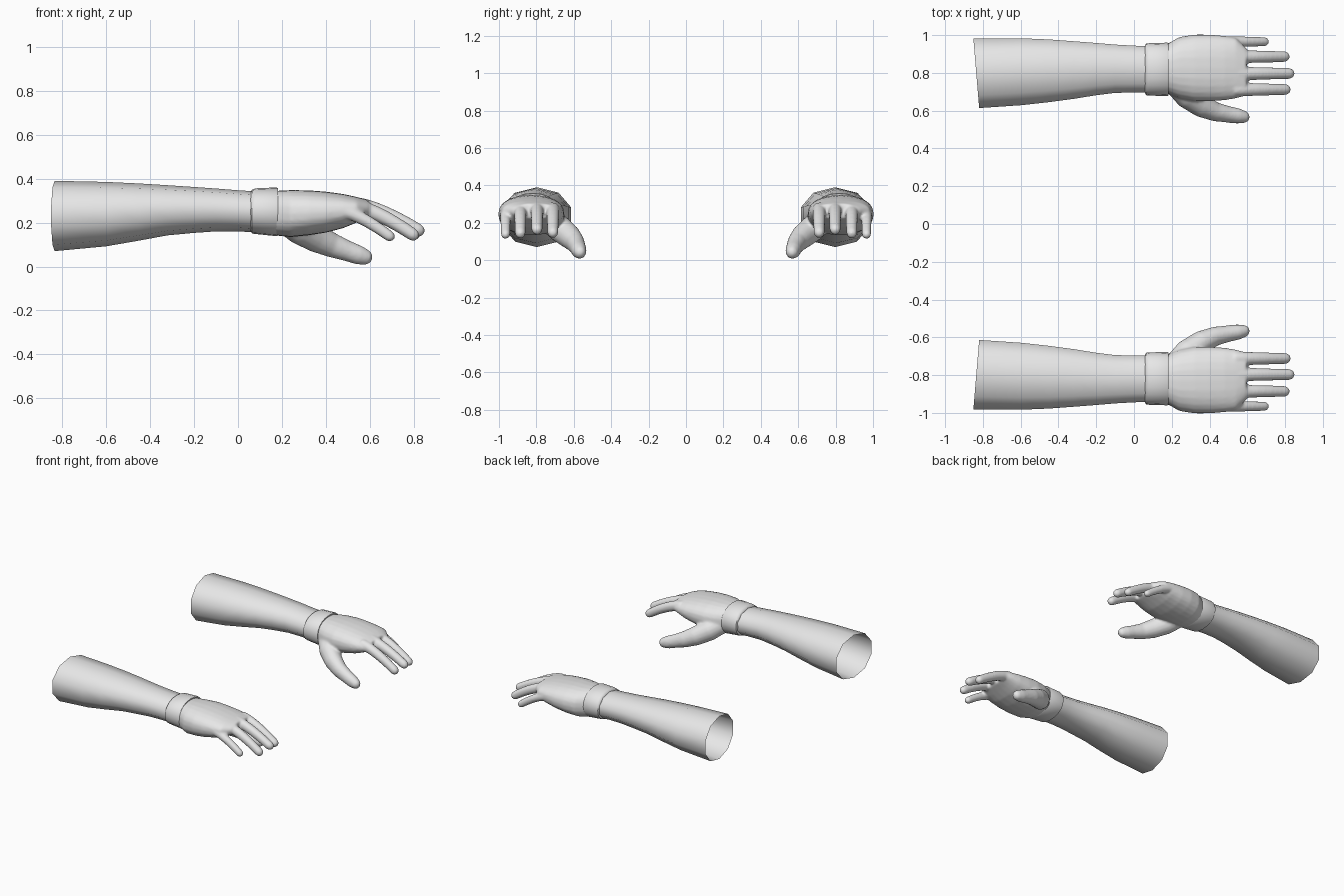
import bpy, bmesh, math
from mathutils import Vector

if "Cube" in bpy.data.objects:
    bpy.data.objects.remove(bpy.data.objects["Cube"])

skin = bpy.data.materials.new("pale grey")
skin.diffuse_color = (0.8, 0.8, 0.8, 1)
skin.use_nodes = True
skin.node_tree.nodes["Principled BSDF"].inputs["Base Color"].default_value = skin.diffuse_color


def add_ring(bm, centre, side, up, a, b, sides, power=1.0, slant=0.0):
    """Ring of vertices; power < 1 makes it boxier, slant shears it along x."""
    ring = []
    for i in range(sides):
        t = 2 * math.pi * i / sides
        s, c = math.sin(t), math.cos(t)
        s = math.copysign(abs(s) ** power, s)
        c = math.copysign(abs(c) ** power, c)
        p = centre + side * (a * s) + up * (b * c)
        p.x += slant * s
        ring.append(bm.verts.new(p))
    return ring


def bridge(bm, rings, cap_start, cap_end):
    n = len(rings[0])
    for r, q in zip(rings, rings[1:]):
        for i in range(n):
            j = (i + 1) % n
            bm.faces.new((r[i], r[j], q[j], q[i]))
    if cap_start:
        bm.faces.new(rings[0][::-1])
    if cap_end:
        bm.faces.new(rings[-1])


def sleeve(bm, sections, sides, power=1.0, slant=0.0, caps=True):
    """Loft of upright sections: x, y min, y max, z min, z max."""
    rings = []
    for k, (x, y0, y1, z0, z1) in enumerate(sections):
        rings.append(add_ring(bm, Vector((x, (y0 + y1) / 2, (z0 + z1) / 2)),
                              Vector((0, 1, 0)), Vector((0, 0, 1)),
                              (y1 - y0) / 2, (z1 - z0) / 2, sides, power,
                              slant if k == 0 else 0))
    bridge(bm, rings, caps, caps)


def digit(bm, path, sides=16):
    """Tube along x, y, z, half width, half height, with a rounded tip."""
    pts = [Vector(p[:3]) for p in path]
    rings = []
    for i, p in enumerate(path):
        d = (pts[min(i + 1, len(pts) - 1)] - pts[max(i - 1, 0)]).normalized()
        side = Vector((0, 0, 1)).cross(d).normalized()
        up = d.cross(side)
        rings.append(add_ring(bm, pts[i], side, up, p[3], p[4], sides))
    for a in (35, 62, 80):
        a = math.radians(a)
        centre = pts[-1] + d * path[-1][4] * math.sin(a)
        rings.append(add_ring(bm, centre, side, up, path[-1][3] * math.cos(a),
                              path[-1][4] * math.cos(a), sides))
    bridge(bm, rings, True, True)


def make(name, bm, blend=False):
    bmesh.ops.recalc_face_normals(bm, faces=bm.faces)
    me = bpy.data.meshes.new(name)
    bm.to_mesh(me)
    bm.free()
    me.materials.append(skin)
    ob = bpy.data.objects.new(name, me)
    bpy.context.collection.objects.link(ob)
    if blend:
        m = ob.modifiers.new("blend", 'REMESH')
        m.mode = 'VOXEL'
        m.voxel_size = 0.008
        m.use_smooth_shade = True
        m = ob.modifiers.new("soften", 'SMOOTH')
        m.factor = 0.5
        m.iterations = 6
    m = ob.modifiers.new("other side", 'MIRROR')
    m.use_axis = (False, True, False)
    m.use_mirror_merge = False
    bpy.ops.object.select_all(action='DESELECT')
    ob.select_set(True)
    bpy.context.view_layer.objects.active = ob
    bpy.ops.object.shade_smooth_by_angle(angle=math.radians(50))
    return ob


# Forearm: open at the elbow end
bm = bmesh.new()
sleeve(bm, [(-0.835, 0.605, 0.99, 0.07, 0.39),
            (-0.60, 0.62, 0.992, 0.092, 0.385),
            (-0.45, 0.637, 0.985, 0.118, 0.378),
            (-0.32, 0.655, 0.975, 0.142, 0.370),
            (-0.20, 0.675, 0.965, 0.153, 0.362),
            (-0.10, 0.688, 0.956, 0.160, 0.355),
            (0.00, 0.690, 0.950, 0.160, 0.347),
            (0.08, 0.690, 0.948, 0.155, 0.342)],
       10, power=0.95, slant=-0.016, caps=False)
make("forearm", bm)

# Wrist cuff: slightly raised band
bm = bmesh.new()
sleeve(bm, [(0.058, 0.694, 0.945, 0.16, 0.338),
            (0.064, 0.682, 0.955, 0.150, 0.350),
            (0.080, 0.680, 0.957, 0.148, 0.356),
            (0.175, 0.677, 0.960, 0.138, 0.360),
            (0.183, 0.680, 0.957, 0.142, 0.356),
            (0.176, 0.710, 0.93, 0.17, 0.33)], 20, power=0.92)
make("wrist_cuff", bm)

# Hand: palm, four fingers and thumb blended into one skin
bm = bmesh.new()
sleeve(bm, [(0.11, 0.700, 0.940, 0.160, 0.338),
            (0.18, 0.690, 0.955, 0.140, 0.345),
            (0.24, 0.665, 0.990, 0.134, 0.348),
            (0.32, 0.650, 1.003, 0.142, 0.347),
            (0.40, 0.650, 1.003, 0.154, 0.341),
            (0.48, 0.655, 0.996, 0.175, 0.330),
            (0.54, 0.665, 0.985, 0.200, 0.317),
            (0.595, 0.680, 0.930, 0.222, 0.302)], 24, power=0.85)
# each finger: y, start x, tip x, start z, tip z, half width
for y, x0, x1, z0, z1, r in [(0.712, 0.53, 0.83, 0.273, 0.148, 0.037),
                             (0.797, 0.53, 0.85, 0.280, 0.165, 0.037),
                             (0.886, 0.53, 0.825, 0.270, 0.145, 0.036),
                             (0.965, 0.46, 0.715, 0.255, 0.138, 0.031)]:
    path = []
    for k in range(8):
        t = k / 7
        w = r * (1 - 0.2 * t)
        path.append((x0 + (x1 - w - x0) * t, y,
                     z0 - (z0 - z1) * t ** 1.5, w, w * 1.02))
    digit(bm, path)
digit(bm, [(0.20, 0.745, 0.220, 0.050, 0.060),
           (0.28, 0.680, 0.172, 0.068, 0.072),
           (0.36, 0.625, 0.128, 0.062, 0.066),
           (0.43, 0.594, 0.096, 0.051, 0.056),
           (0.50, 0.580, 0.070, 0.044, 0.047),
           (0.55, 0.572, 0.052, 0.041, 0.044),
           (0.575, 0.568, 0.044, 0.035, 0.038)])
make("hand", bm, blend=True)
